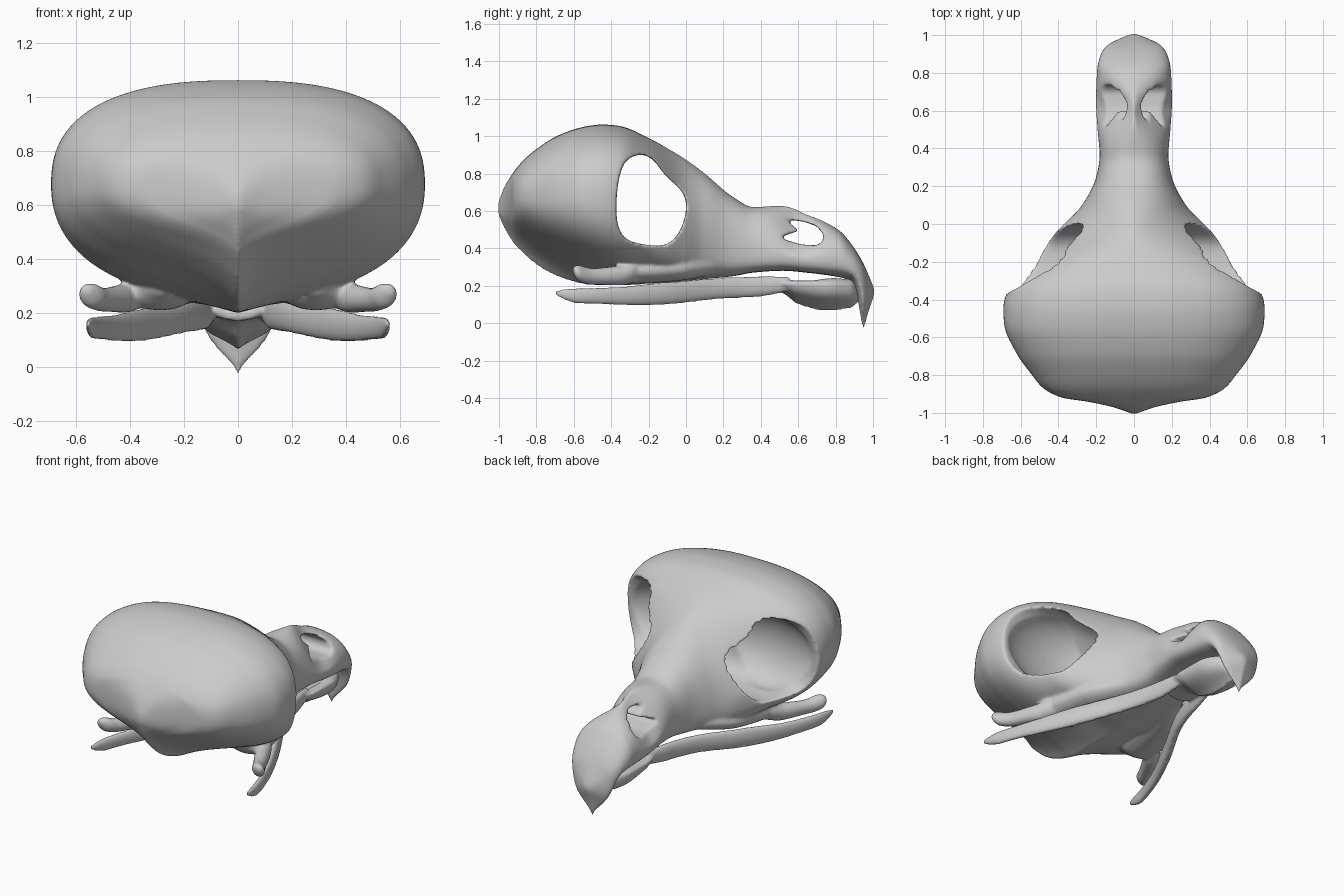
import bpy, bmesh, math
from mathutils import Vector

if "Cube" in bpy.data.objects:
    bpy.data.objects.remove(bpy.data.objects["Cube"])


def interp(rows, y):
    """Smooth, overshoot-free interpolation of a table keyed on its first column."""
    i = max(k for k in range(len(rows) - 1) if rows[k][0] <= y)
    out = []
    for c in range(1, len(rows[0])):
        def d(k):
            return (rows[k + 1][c] - rows[k][c]) / (rows[k + 1][0] - rows[k][0])

        def m(k):
            if k == 0:
                return d(0)
            if k == len(rows) - 1:
                return d(k - 1)
            a, b = d(k - 1), d(k)
            return 0 if a * b <= 0 else 2 * a * b / (a + b)
        h = rows[i + 1][0] - rows[i][0]
        t = (y - rows[i][0]) / h
        out.append(rows[i][c] * (2*t**3 - 3*t*t + 1) + rows[i + 1][c] * (3*t*t - 2*t**3)
                   + m(i) * h * (t**3 - 2*t*t + t) + m(i + 1) * h * (t**3 - t*t))
    return out


def mesh_from_rings(name, rings):
    bm = bmesh.new()
    vs = [[bm.verts.new(p) for p in r] for r in rings]
    n = len(rings[0])
    for a, b in zip(vs, vs[1:]):
        for j in range(n):
            bm.faces.new((a[j], a[(j + 1) % n], b[(j + 1) % n], b[j]))
    bm.faces.new(vs[0])
    bm.faces.new(vs[-1][::-1])
    bmesh.ops.recalc_face_normals(bm, faces=bm.faces)
    me = bpy.data.meshes.new(name)
    bm.to_mesh(me)
    bm.free()
    ob = bpy.data.objects.new(name, me)
    bpy.context.collection.objects.link(ob)
    return ob


def loft(name, rows, sub=6, n=28):
    """Rows: y, top, half width, height of widest point, bottom, boxiness of the lower half (0 = keel)."""
    ys = [a[0] + (b[0] - a[0]) * k / sub for a, b in zip(rows, rows[1:]) for k in range(sub)]
    rings = []
    for y in ys + [rows[-1][0] - 1e-5]:
        top, w, zm, bot, k = interp(rows, y)
        # upper half is pinched at the nostrils and between the eyes
        e = 2.5 - 1.5 * math.exp(-((y - .6) / .17)**2) - .95 * math.exp(-((y + .01) / .17)**2)
        half = []
        for j in range(n + 1):                              # top centre down to widest point
            a = math.pi / 2 * (1 - j / n)
            c, s = abs(math.cos(a)), math.sin(a)
            r = (c**e + s**e) ** (-1 / e)
            half.append((w * c * r, zm + (top - zm) * s * r))
        for j in range(1, n + 1):                           # widest point down to keel
            t = j / n
            b0, b1, b2, b3 = (1 - t)**3, 3*t*(1 - t)**2, 3*t*t*(1 - t), t**3
            half.append((w * (b0 + b1 + b2 * (.15 + .75 * k)),
                         zm - (zm - bot) * (b1 * (.55 + .4 * k) + b2 * (.55 + .45 * k) + b3)))
        rings.append([(x, y, z) for x, z in half] + [(-x, y, z) for x, z in half[-2:0:-1]])
    return mesh_from_rings(name, rings)


def smooth_loop(pts, sub=5):
    out, n = [], len(pts)
    for i in range(n):
        a, b, c, d = (Vector(pts[(i + k) % n]) for k in (-1, 0, 1, 2))
        for k in range(sub):
            t = k / sub
            out.append(0.5 * (2*b + (c - a)*t + (2*a - 5*b + 4*c - d)*t*t + (3*b - a - 3*c + d)*t**3))
    return out


def tube(name, pts, flat=1.0):
    """Points: x, y, z, radius; runs along y."""
    rows = [(p[1], p[0], p[2], p[3]) for p in pts]
    rings = []
    for k in range(25):
        y = rows[0][0] + (rows[-1][0] - 1e-5 - rows[0][0]) * k / 24
        x, z, r = interp(rows, y)
        rings.append([(x + flat * r * math.cos(a * math.pi / 8), y, z + r * math.sin(a * math.pi / 8))
                      for a in range(16)])
    return mesh_from_rings(name, rings)


def boolean(ob, other, op):
    m = ob.modifiers.new(op, 'BOOLEAN')
    m.operation, m.object, m.solver = op, other, 'EXACT'
    bpy.context.view_layer.objects.active = ob
    bpy.ops.object.modifier_apply(modifier=m.name)
    bpy.data.objects.remove(other)


def finish(ob, voxel, rounds):
    r = ob.modifiers.new("fuse", 'REMESH')
    r.mode, r.voxel_size = 'VOXEL', voxel
    s = ob.modifiers.new("soften", 'SMOOTH')
    s.factor, s.iterations = 0.5, rounds
    bpy.context.view_layer.objects.active = ob
    for m in ("fuse", "soften"):
        bpy.ops.object.modifier_apply(modifier=m)
    for p in ob.data.polygons:
        p.use_smooth = True


# Cranium and hooked upper beak
skull = loft("skull", [
    (-1.005, .64, .01, .61, .58, .3), (-.97, .73, .11, .63, .50, .2),
    (-.94, .78, .25, .66, .45, .1), (-.92, .81, .38, .67, .42, .05),
    (-.87, .87, .48, .67, .37, .05), (-.80, .93, .54, .67, .31, .08),
    (-.68, 1.005, .625, .67, .245, .15), (-.53, 1.053, .688, .67, .205, .3),
    (-.45, 1.062, .692, .67, .20, .4), (-.36, 1.055, .675, .67, .20, .5), (-.20, .99, .56, .61, .21, .6),
    (-.10, .935, .47, .53, .215, .7), (0, .875, .37, .46, .225, .75),
    (.10, .80, .275, .41, .235, .8), (.25, .675, .20, .38, .25, .85),
    (.36, .62, .182, .38, .27, .9), (.52, .63, .195, .37, .28, .9),
    (.64, .587, .202, .35, .27, .9), (.82, .495, .195, .34, .245, .8),
    (.89, .415, .18, .29, .22, .5), (.92, .37, .165, .27, .11, .2),
    (.948, .32, .14, .24, -.035, .2), (.975, .26, .09, .18, .05, .15),
    (1.008, .18, .01, .17, .15, .3)])

# Broad palate shelf under the eyes
for s in (-1, 1):
    boolean(skull, tube("palate", [(s * .28, -.42, .29, .02), (s * .29, -.32, .28, .07),
                                   (s * .25, -.05, .29, .065), (s * .14, .15, .31, .05),
                                   (s * .06, .3, .32, .02)], 1.9), 'UNION')

# Open eye sockets, cupped behind on each side of a midline ridge
orbit = smooth_loop([(-.372, .60), (-.362, .75), (-.325, .86), (-.25, .90), (-.18, .875), (-.11, .79),
                     (-.02, .70), (0, .61), (-.03, .50), (-.09, .43), (-.17, .415), (-.30, .44), (-.355, .50)])
boolean(skull, mesh_from_rings("cut", [[(x, p.x, p.y) for p in orbit] for x in (-1, 1)]), 'DIFFERENCE')
for s in (-1, 1):
    bpy.ops.mesh.primitive_uv_sphere_add(segments=40, ring_count=24, location=(s * .36, -.27, .655))
    cup = bpy.context.object
    cup.scale = (.355, .17, .235)
    boolean(skull, cup, 'DIFFERENCE')

# Notched nostrils
side = [(.505, .582), (.56, .553), (.64, .54), (.70, .517), (.735, .475), (.732, .44), (.70, .415),
        (.62, .42), (.505, .452), (.53, .47), (.605, .493), (.56, .53)]
boolean(skull, mesh_from_rings("cut", [[(x, y, z) for y, z in side] for x in (-.4, .4)]), 'DIFFERENCE')

# Cheek processes pointing backwards
for s in (-1, 1):
    boolean(skull, tube("cheek", [(s * .56, -.605, .285, .018), (s * .545, -.575, .267, .047),
                                  (s * .50, -.50, .25, .045), (s * .42, -.35, .255, .055),
                                  (s * .37, -.27, .28, .06), (s * .3, -.2, .30, .02)]), 'UNION')
finish(skull, .009, 12)

# Lower jaw: scooped tip and two blade-like branches
jaw = loft("lower_jaw", [
    (.38, .245, .085, .21, .17, .5), (.50, .25, .13, .22, .165, .4), (.60, .25, .15, .22, .10, .3),
    (.75, .25, .15, .21, .065, .25), (.88, .235, .10, .19, .08, .25), (.94, .17, .01, .15, .13, .4)])
bowl = [(.05, .36), (.09, .5), (.10, .7), (.05, .84), (-.05, .84), (-.10, .7), (-.09, .5), (-.05, .36)]
boolean(jaw, mesh_from_rings("cut", [[(x, y, z) for x, y in bowl] for z in (.215, .4)]), 'DIFFERENCE')
for s in (-1, 1):
    boolean(jaw, tube("branch", [(s * .555, -.70, .162, .012), (s * .54, -.60, .147, .04),
                                 (s * .475, -.40, .145, .047), (s * .335, -.10, .16, .061),
                                 (s * .18, .20, .187, .057), (s * .125, .38, .195, .056),
                                 (s * .10, .55, .21, .04)], .5), 'UNION')
finish(jaw, .009, 5)
